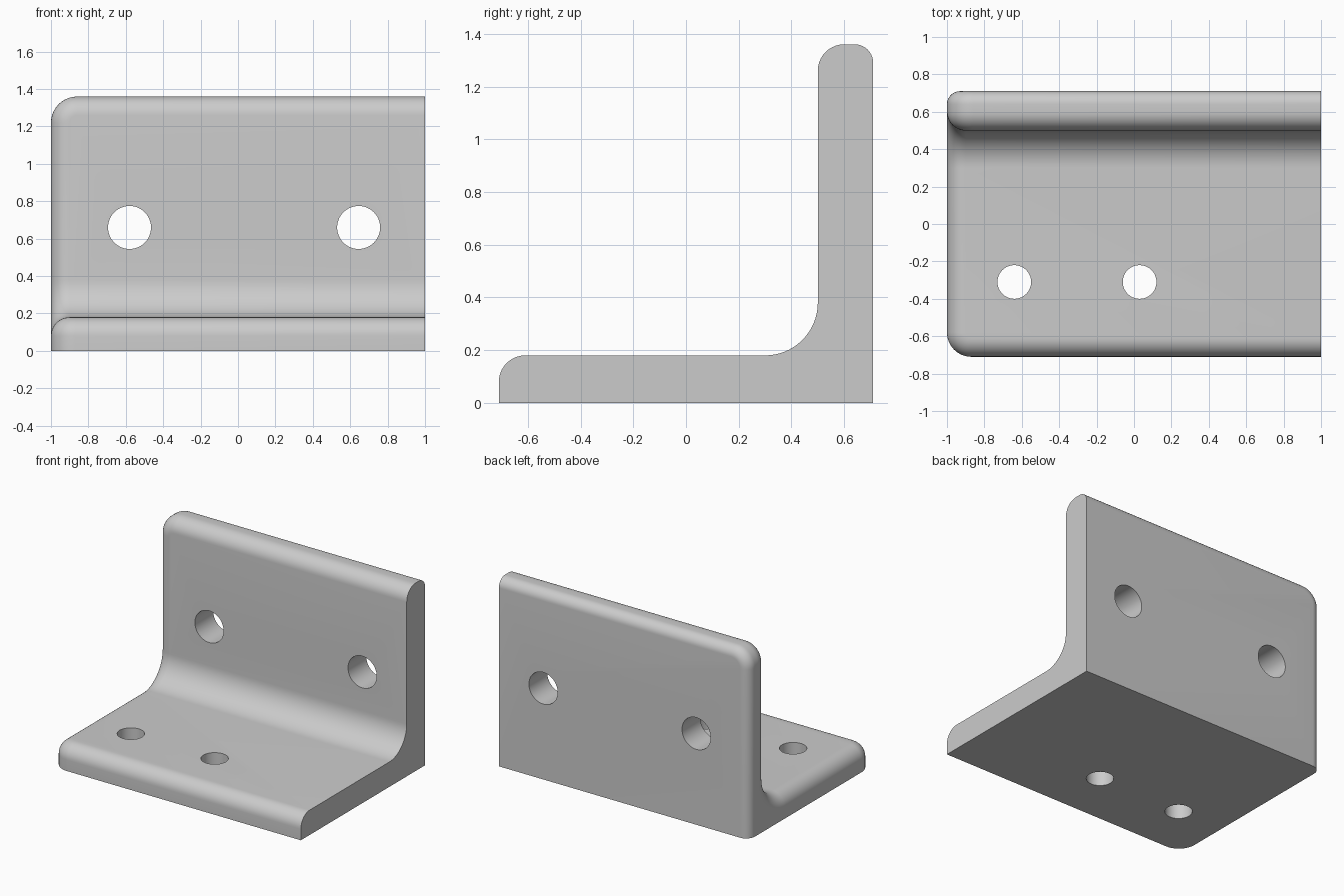
import bpy
import bmesh
from math import radians

cube = bpy.data.objects.get("Cube")
if cube:
    bpy.data.objects.remove(cube, do_unlink=True)

FRONT, BACK, WALL = -0.71, 0.71, 0.5
BASE_TOP, TOP = 0.18, 1.36

# Single grey metal
metal = bpy.data.materials.new("grey_metal")
metal.use_nodes = True
grey = (0.6, 0.6, 0.6, 1)
metal.diffuse_color = grey
metal.node_tree.nodes["Principled BSDF"].inputs["Base Color"].default_value = grey


def round_edges(bm, edges, radius, segments=10):
    bmesh.ops.bevel(bm, geom=edges, offset=radius, offset_type='OFFSET',
                    segments=segments, profile=0.5, affect='EDGES',
                    clamp_overlap=False)
    bm.normal_update()


def edge_along(bm, axis, **at):
    """Edges parallel to an axis, passing through the given coordinates."""
    found = []
    for e in bm.edges:
        a, b = (v.co for v in e.verts)
        if abs(getattr(a - b, axis)) > 0.1 and all(
                abs(getattr(p, k) - val) < 1e-3
                for p in (a, b) for k, val in at.items()):
            found.append(e)
    return found


# L-shaped profile extruded along x
bm = bmesh.new()
profile = [(FRONT, 0), (BACK, 0), (BACK, TOP), (WALL, TOP),
           (WALL, BASE_TOP), (FRONT, BASE_TOP)]
face = bm.faces.new([bm.verts.new((-1, y, z)) for y, z in profile])
ext = bmesh.ops.extrude_face_region(bm, geom=[face])
bmesh.ops.translate(bm, vec=(2, 0, 0),
                    verts=[g for g in ext["geom"] if isinstance(g, bmesh.types.BMVert)])
bmesh.ops.recalc_face_normals(bm, faces=bm.faces)

# Inner fillet and the two rounded outline corners
round_edges(bm, edge_along(bm, 'x', y=WALL, z=BASE_TOP), 0.2, 16)
round_edges(bm, edge_along(bm, 'z', x=-1, y=FRONT), 0.13)
round_edges(bm, edge_along(bm, 'y', x=-1, z=TOP), 0.14)


def side(f):
    c, n = f.calc_center_median(), f.normal
    if n.z < -0.99:
        return "bottom"
    if n.y > 0.99:
        return "back"
    if n.x > 0.99:
        return "cut_end"
    if abs(n.x) < 0.01 and c.y > FRONT + 0.01 and c.z < TOP - 0.01:
        return "inside"
    return "rim"


def rim_edges(bm, name):
    return [e for e in bm.edges
            if {side(f) for f in e.link_faces} == {name, "rim"}]


# Rounded rims: wide on the inner side, narrow on the back
inner_rim, back_rim = rim_edges(bm, "inside"), rim_edges(bm, "back")
round_edges(bm, back_rim, 0.07)
inner_rim = [e for e in inner_rim if e.is_valid]
round_edges(bm, inner_rim, 0.1)

mesh = bpy.data.meshes.new("angle_bracket")
bm.to_mesh(mesh)
bm.free()
bracket = bpy.data.objects.new("angle_bracket", mesh)
bpy.context.collection.objects.link(bracket)
mesh.materials.append(metal)

# Bolt holes: two through the wall, two through the base
holes = [((-0.58, 0.6, 0.66), 0.115, 90), ((0.645, 0.6, 0.66), 0.115, 90),
         ((-0.64, -0.31, 0.1), 0.09, 0), ((0.03, -0.31, 0.1), 0.09, 0)]
for centre, radius, tilt in holes:
    bpy.ops.mesh.primitive_cylinder_add(vertices=48, radius=radius, depth=0.5,
                                        location=centre, rotation=(radians(tilt), 0, 0))
    cutter = bpy.context.object
    cutter.name = "hole_cutter"
    cutter.hide_render = True
    cutter.data.materials.append(metal)
    bpy.context.view_layer.objects.active = bracket
    cut = bracket.modifiers.new("hole", 'BOOLEAN')
    cut.operation, cut.solver, cut.object = 'DIFFERENCE', 'EXACT', cutter
    bpy.ops.object.modifier_apply(modifier=cut.name)
    bpy.data.objects.remove(cutter, do_unlink=True)

# Smooth curves, crisp cut edges
bpy.ops.object.select_all(action='DESELECT')
bracket.select_set(True)
bpy.context.view_layer.objects.active = bracket
bpy.ops.object.shade_smooth_by_angle(angle=radians(30))
